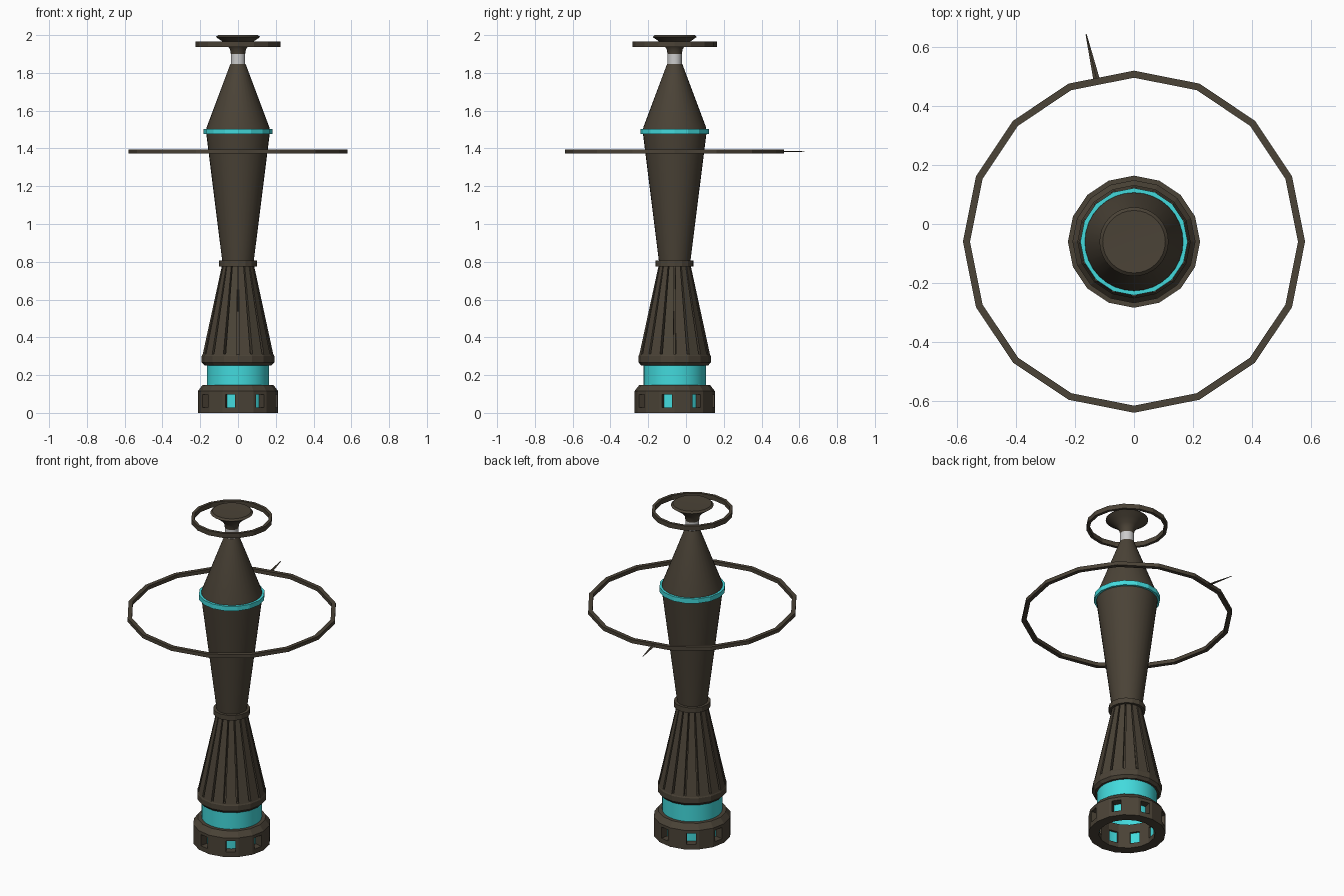
import bpy, bmesh
from math import sin, cos, pi, radians, degrees

if "Cube" in bpy.data.objects:
    bpy.data.objects.remove(bpy.data.objects["Cube"])

CY = -0.06          # axis of the turned body
STEP = 2 * pi / 16  # one facet of the 16-sided parts


def material(name, rgb):
    m = bpy.data.materials.new(name)
    m.diffuse_color = (*rgb, 1)
    m.use_nodes = True
    m.node_tree.nodes["Principled BSDF"].inputs["Base Color"].default_value = m.diffuse_color
    return m


DARK = material("dark_bronze", (0.07, 0.056, 0.038))
TEAL = material("teal_glow", (0.055, 0.70, 0.72))


def finish(name, bm, mat, smooth=None):
    bmesh.ops.remove_doubles(bm, verts=bm.verts, dist=1e-5)
    bmesh.ops.recalc_face_normals(bm, faces=bm.faces)
    me = bpy.data.meshes.new(name)
    bm.to_mesh(me)
    bm.free()
    ob = bpy.data.objects.new(name, me)
    ob.location.y = CY
    bpy.context.collection.objects.link(ob)
    if mat:
        me.materials.append(mat)
    bpy.ops.object.select_all(action='DESELECT')
    ob.select_set(True)
    bpy.context.view_layer.objects.active = ob
    if smooth:
        bpy.ops.object.shade_smooth_by_angle(angle=radians(smooth))
    return ob


def lathe(name, profile, mat, sides=16, closed=False, smooth=None):
    """Turn (radius, z) points about the vertical axis."""
    bm = bmesh.new()
    rings = [[bm.verts.new((r * cos(2 * pi * k / sides), r * sin(2 * pi * k / sides), z))
              for k in range(sides)] for r, z in profile]
    pairs = list(zip(rings, rings[1:]))
    if closed:
        pairs.append((rings[-1], rings[0]))
    for a, b in pairs:
        for k in range(sides):
            n = (k + 1) % sides
            bm.faces.new((a[k], a[n], b[n], b[k]))
    return finish(name, bm, mat, smooth)


def band(name, r_in, r_out, z0, z1, mat):
    return lathe(name, [(r_in, z0), (r_out, z0), (r_out, z1), (r_in, z1)], mat, closed=True)


def wedge(bm, a, half, ends):
    """Block around angle a; ends = two (z, inner radius, outer radius)."""
    v = [[bm.verts.new((r * cos(t), r * sin(t), z))
          for r, t in ((ri, a - half), (ro, a - half), (ro, a + half), (ri, a + half))]
         for z, ri, ro in ends]
    bm.faces.new(v[0])
    bm.faces.new(v[1])
    for k in range(4):
        n = (k + 1) % 4
        bm.faces.new((v[0][k], v[0][n], v[1][n], v[1][k]))


# hollow base ring with eight windows on alternate facets
base = lathe("base_ring", [(0.155, 0), (0.213, 0), (0.213, 0.115), (0.188, 0.147), (0.155, 0.147)],
             DARK, closed=True)
bm = bmesh.new()
for k in range(8):
    a = -pi / 2 - STEP / 2 + k * 2 * STEP
    c, s = cos(a), sin(a)
    vs = bmesh.ops.create_cube(bm, size=1)["verts"]
    for v in vs:
        x, y, z = 0.19 + v.co.x * 0.12, v.co.y * 0.052, 0.063 + v.co.z * 0.068
        v.co = (x * c - y * s, x * s + y * c, z)
cutter = finish("window_cutter", bm, None)
cutter.hide_render = True
mod = base.modifiers.new("windows", 'BOOLEAN')
mod.operation = 'DIFFERENCE'
mod.object = cutter
bpy.ops.object.select_all(action='DESELECT')
base.select_set(True)
bpy.context.view_layer.objects.active = base
bpy.ops.object.modifier_apply(modifier=mod.name)
bpy.data.objects.remove(cutter)

# glowing tube behind the windows and above the base
lathe("glow_tube", [(0.165, 0.015), (0.165, 0.26)], TEAL, sides=32, smooth=30)

# skirt lip and recessed core cone
lathe("skirt_core", [(0.160, 0.252), (0.178, 0.252), (0.192, 0.268), (0.192, 0.300),
                     (0.186, 0.312), (0.160, 0.312), (0.062, 0.78)], DARK)

# sixteen tapered slats with gaps between
bm = bmesh.new()
for k in range(16):
    wedge(bm, (k + 0.5) * STEP, STEP * 0.41, [(0.305, 0.15, 0.188), (0.78, 0.055, 0.085)])
finish("skirt_slats", bm, DARK)

# waist collar
band("waist_collar", 0.06, 0.101, 0.775, 0.806, DARK)

# upper body and nose cone
lathe("upper_body", [(0.083, 0.80), (0.168, 1.478)], DARK, sides=32, smooth=30)
band("glow_band", 0.155, 0.182, 1.476, 1.504, TEAL)
lathe("nose_cone", [(0.167, 1.50), (0.166, 1.512), (0.040, 1.848), (0.0, 1.848)], DARK,
      sides=32, smooth=30)

# grey neck
lathe("neck", [(0.038, 1.845), (0.038, 1.902)], None, sides=32, smooth=30)

# flared cap
lathe("cap", [(0.0, 1.90), (0.038, 1.90), (0.042, 1.925), (0.056, 1.945), (0.085, 1.968),
              (0.117, 1.990), (0.106, 2.0), (0.0, 1.996)], DARK, sides=32, smooth=35)

# floating rings
band("top_ring", 0.207, 0.224, 1.937, 1.965, DARK)
band("orbit_ring", 0.556, 0.58, 1.373, 1.395, DARK)

# pointer spike on the large ring
ang = radians(103)
r = 0.643
bpy.ops.mesh.primitive_cone_add(vertices=4, radius1=0.011, radius2=0.002, depth=0.158,
                                location=(r * cos(ang), CY + r * sin(ang), 1.384),
                                rotation=(0, pi / 2, ang), scale=(0.4, 1, 1))
spike = bpy.context.object
spike.name = "ring_spike"
spike.data.materials.append(DARK)
